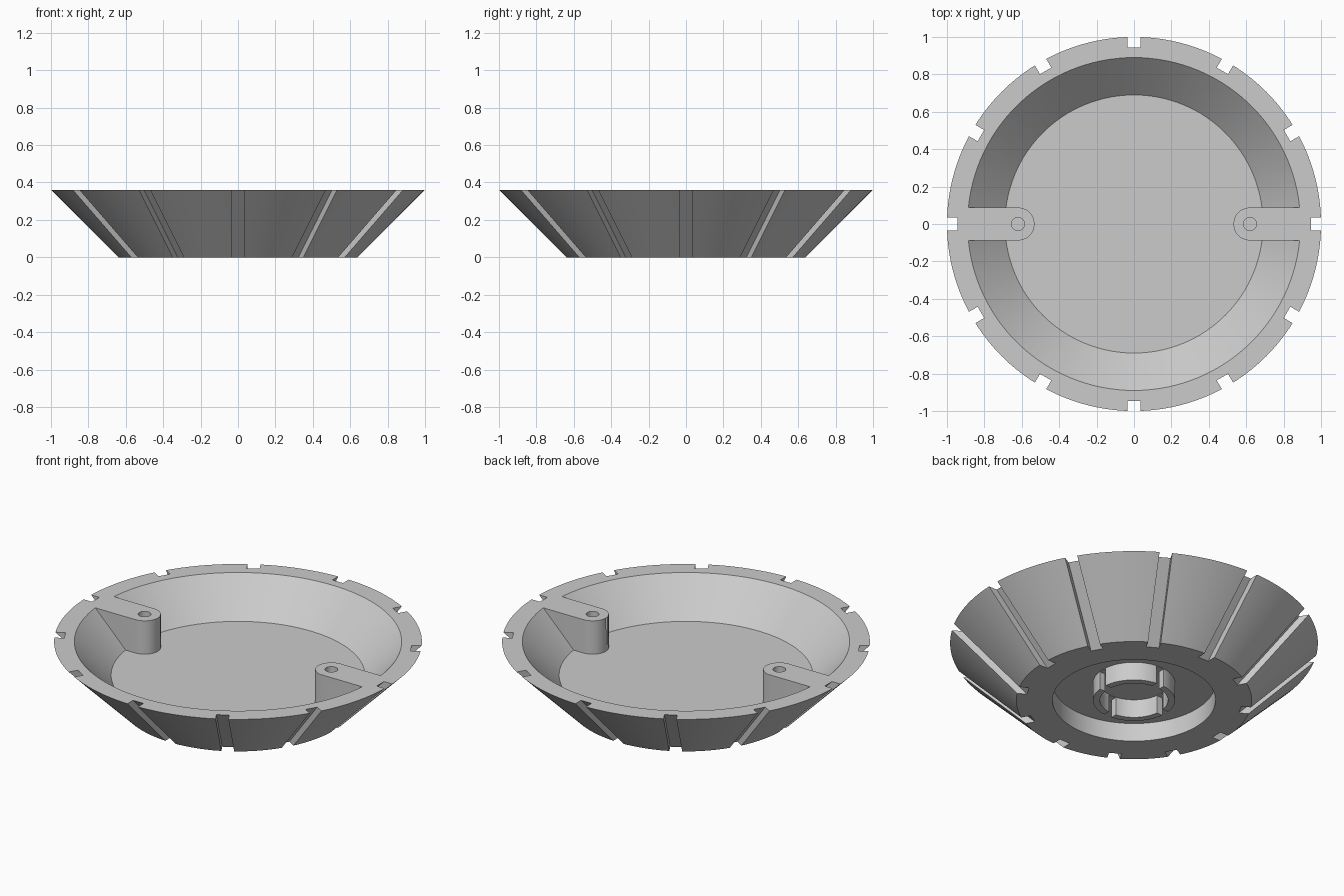
import bpy, bmesh, math
from mathutils import Matrix

if "Cube" in bpy.data.objects:
    bpy.data.objects.remove(bpy.data.objects["Cube"], do_unlink=True)

SEGMENTS = 128
HEIGHT = 0.36
FLOOR = 0.16
RECESS = 0.11
ARM_X, ARM_RADIUS = 0.62, 0.088

grey = bpy.data.materials.new("light grey")
grey.use_nodes = True
colour = (0.6, 0.6, 0.6, 1)
grey.diffuse_color = colour
grey.node_tree.nodes["Principled BSDF"].inputs["Base Color"].default_value = colour


def finish(name, bm):
    bmesh.ops.recalc_face_normals(bm, faces=bm.faces)
    mesh = bpy.data.meshes.new(name)
    bm.to_mesh(mesh)
    bm.free()
    mesh.materials.append(grey)
    obj = bpy.data.objects.new(name, mesh)
    bpy.context.collection.objects.link(obj)
    return obj


def lathe(name, profile):
    """Turn an (r, z) profile around the z axis."""
    bm = bmesh.new()
    verts = [bm.verts.new((r, 0, z)) for r, z in profile]
    edges = [bm.edges.new(pair) for pair in zip(verts, verts[1:])]
    bmesh.ops.spin(bm, geom=verts + edges, cent=(0, 0, 0), axis=(0, 0, 1),
                   angle=math.tau, steps=SEGMENTS)
    bmesh.ops.remove_doubles(bm, verts=bm.verts, dist=0.0001)
    return finish(name, bm)


def prisms(name, outline, offset, angles):
    """Extrude a 3D outline along offset, repeated around the z axis."""
    bm = bmesh.new()
    for angle in angles:
        turn = Matrix.Rotation(angle, 3, "Z")
        start = [bm.verts.new(turn @ Matrix.Identity(3) @ p) for p in map(vector, outline)]
        face = bm.faces.new(start)
        result = bmesh.ops.extrude_face_region(bm, geom=[face])
        moved = [v for v in result["geom"] if isinstance(v, bmesh.types.BMVert)]
        bmesh.ops.translate(bm, verts=moved, vec=turn @ vector(offset))
    return finish(name, bm)


def vector(p):
    return Matrix.Translation(p).to_translation()


def cut(target, cutter):
    mod = target.modifiers.new("cut", "BOOLEAN")
    mod.operation = "DIFFERENCE"
    mod.solver = "EXACT"
    mod.object = cutter
    bpy.context.view_layer.update()
    bpy.context.view_layer.objects.active = target
    bpy.ops.object.modifier_apply(modifier=mod.name)
    bpy.data.objects.remove(cutter, do_unlink=True)


def around(count):
    return [i * math.tau / count for i in range(count)]


# Flared bowl with the recess and collar underneath
bowl = lathe("bowl", [(0, RECESS), (0.185, RECESS), (0.185, 0), (0.223, 0),
                      (0.223, RECESS), (0.443, RECESS), (0.443, 0), (0.64, 0),
                      (1, HEIGHT), (0, HEIGHT)])

# Cavity that leaves the two round-ended arms standing
cavity = lathe("cavity", [(0, FLOOR), (0.69, FLOOR), (0.99, FLOOR + 0.3), (0, FLOOR + 0.3)])
arc = [math.pi * (0.5 + i / 24) for i in range(25)]
arm = [(ARM_X + ARM_RADIUS * math.cos(a), ARM_RADIUS * math.sin(a), 0.05) for a in arc]
arm += [(1.2, -ARM_RADIUS, 0.05), (1.2, ARM_RADIUS, 0.05)]
cut(cavity, prisms("arms", arm, (0, 0, 0.6), around(2)))
cut(bowl, cavity)

# Screw hole in each arm
hole = [(ARM_X + 0.035 * math.cos(a), 0.035 * math.sin(a), FLOOR + 0.01) for a in around(32)]
cut(bowl, prisms("holes", hole, (0, 0, 0.4), around(2)))

# Twelve sloping slots down the outer wall
slot = [(0.485, -0.035, -0.1), (1.045, -0.035, 0.46), (1.3, -0.035, 0.46), (1.3, -0.035, -0.1)]
cut(bowl, prisms("slots", slot, (0, 0.07, 0), around(12)))

# Four gaps in the collar
gap = [(0.15, -0.025, -0.1), (0.26, -0.025, -0.1), (0.26, 0.025, -0.1), (0.15, 0.025, -0.1)]
cut(bowl, prisms("gaps", gap, (0, 0, RECESS + 0.098), around(4)))

bpy.ops.object.select_all(action="DESELECT")
bowl.select_set(True)
bpy.context.view_layer.objects.active = bowl
bpy.ops.object.shade_smooth_by_angle(angle=math.radians(25))
